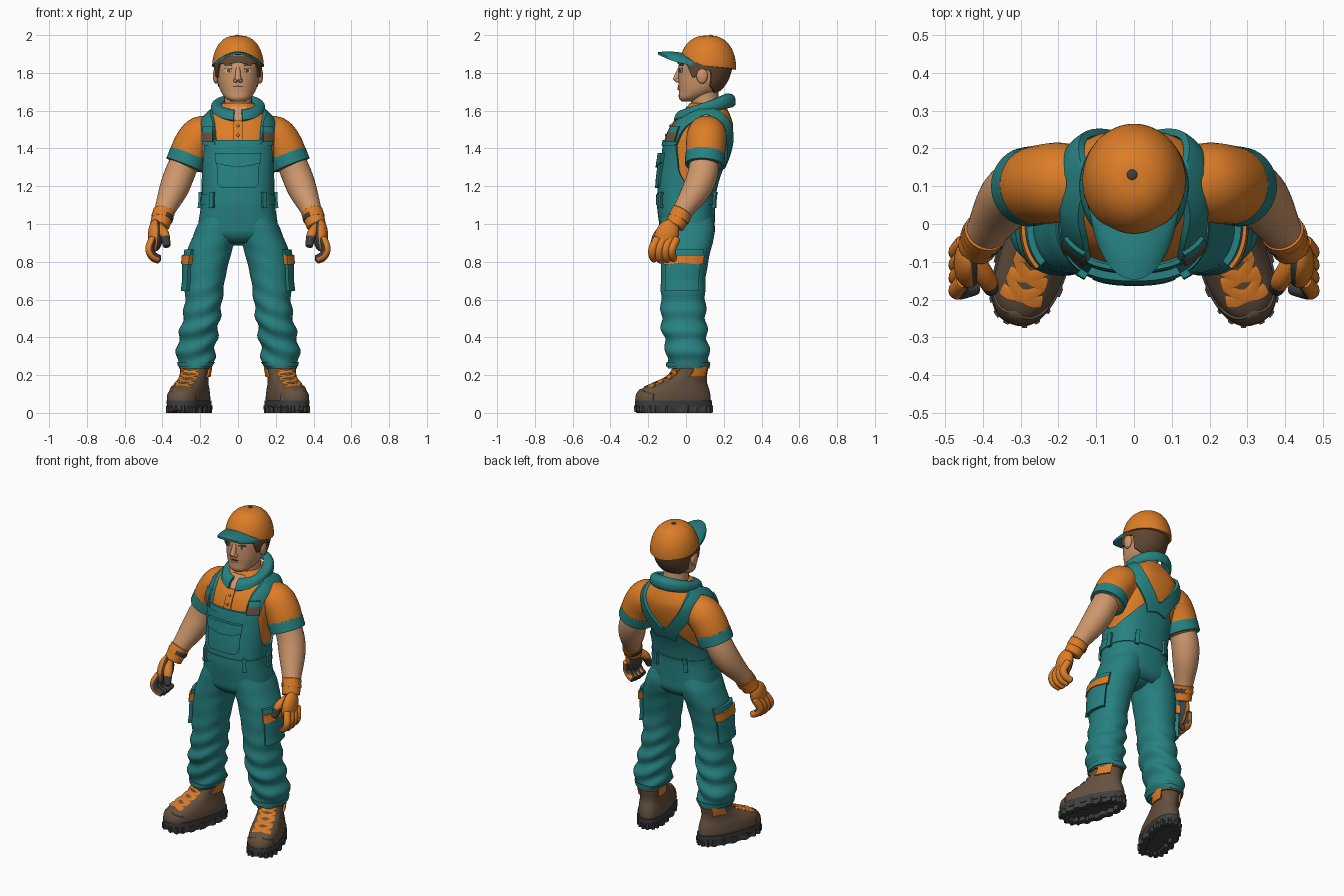
import bpy, bmesh
from math import sin, cos, radians, pi
from mathutils import Vector, Matrix

if "Cube" in bpy.data.objects:
    bpy.data.objects.remove(bpy.data.objects["Cube"])

def material(name, r, g, b):
    m = bpy.data.materials.new(name)
    m.diffuse_color = (r, g, b, 1)
    m.use_nodes = True
    m.node_tree.nodes["Principled BSDF"].inputs["Base Color"].default_value = m.diffuse_color
    return m

ORANGE = material("orange cloth", 0.72, 0.205, 0.02)
TEAL = material("teal cloth", 0.02, 0.22, 0.22)
SKIN = material("skin", 0.62, 0.31, 0.15)
HAIR = material("brown hair", 0.12, 0.06, 0.03)
LEATHER = material("boot leather", 0.13, 0.083, 0.05)
DARK = material("dark rubber", 0.05, 0.05, 0.05)
WHITE = material("eye white", 0.6, 0.55, 0.48)

# ---------- helpers ----------
def finish(name, bm, mats, mirror, rule=None):
    bmesh.ops.recalc_face_normals(bm, faces=bm.faces)
    mats = mats if isinstance(mats, list) else [mats]
    if rule:
        for f in bm.faces:
            f.material_index = rule(f.calc_center_median(), f.normal)
    me = bpy.data.meshes.new(name)
    bm.to_mesh(me)
    bm.free()
    for m in mats:
        me.materials.append(m)
    me.shade_smooth()
    me.set_sharp_from_angle(angle=radians(45))
    ob = bpy.data.objects.new(name, me)
    bpy.context.collection.objects.link(ob)
    if mirror:
        ob.modifiers.new("Mirror", 'MIRROR')
    return ob

def grid(name, pos, nu, nv, mats, closed=False, caps=False, mirror=False, rule=None):
    """Surface pos(u, v, layer): single capped skin, or a thick sheet of two layers."""
    bm = bmesh.new()
    cols = nu if closed else nu + 1
    L = [[[bm.verts.new(pos(i / nu, j / nv, l)) for i in range(cols)] for j in range(nv + 1)]
         for l in range(1 if caps else 2)]
    for g in L:
        for j in range(nv):
            for i in range(nu):
                k = (i + 1) % cols
                bm.faces.new((g[j][i], g[j][k], g[j + 1][k], g[j + 1][i]))
    if caps:
        bm.faces.new(L[0][0])
        bm.faces.new(L[0][-1])
    else:
        a, b = L
        for j in (0, nv):
            for i in range(nu):
                k = (i + 1) % cols
                bm.faces.new((a[j][i], a[j][k], b[j][k], b[j][i]))
        if not closed:
            for i in (0, nu):
                for j in range(nv):
                    bm.faces.new((a[j][i], a[j + 1][i], b[j + 1][i], b[j][i]))
    return finish(name, bm, mats, mirror, rule)

def spline(pts, t):
    s = t * (len(pts) - 1)
    i = min(int(s), len(pts) - 2)
    s -= i
    p = [pts[min(max(i + k, 0), len(pts) - 1)] for k in (-1, 0, 1, 2)]
    return [b + .5 * s * (c - a + s * (2 * a - 5 * b + 4 * c - d + s * (3 * (b - c) + d - a)))
            for a, b, c, d in zip(*p)]

def surf(rings, n=2, taper=0, ripple=None, M=Matrix()):
    """Upright body from rings (z, cx, cy, rx, ry); angle 0 = front, 90 = +x."""
    def ring(z):
        if z <= rings[0][0]: return rings[0][1:]
        if z >= rings[-1][0]: return rings[-1][1:]
        i = next(k for k in range(len(rings) - 1) if rings[k + 1][0] >= z)
        a, b = rings[i], rings[i + 1]
        p, q = rings[max(i - 1, 0)], rings[min(i + 2, len(rings) - 1)]
        h = b[0] - a[0]
        t = (z - a[0]) / h
        out = []
        for k in range(1, 5):
            m0 = h * (b[k] - p[k]) / (b[0] - p[0])
            m1 = h * (q[k] - a[k]) / (q[0] - a[0])
            out.append((2*t**3 - 3*t*t + 1) * a[k] + (t**3 - 2*t*t + t) * m0
                       + (3*t*t - 2*t**3) * b[k] + (t**3 - t*t) * m1)
        return out
    def p(th, z, off=0):
        cx, cy, rx, ry = ring(z)
        s, c = sin(radians(th)), cos(radians(th))
        s = abs(s) ** (2 / n) * (1 if s > 0 else -1)
        c = abs(c) ** (2 / n) * (1 if c > 0 else -1)
        if ripple: off += ripple(th, z)
        return M @ Vector((cx + (rx + off) * s * (1 + taper * c), cy - (ry + off) * c, z))
    return p

def profile(*pts):
    """Height as a piecewise-linear function of the angle away from the front."""
    def f(th):
        th = abs(th)
        for (a, x), (b, y) in zip(pts, pts[1:]):
            if th <= b: return x + (y - x) * (th - a) / (b - a)
        return pts[-1][1]
    return f

def shell(name, S, th0, th1, lo, hi, mats, off=0, thick=.012, nu=12, nv=6, mirror=False, caps=False, ease=False):
    val = lambda f, th: f(th) if callable(f) else f
    def pos(u, v, l):
        th = th0 + (th1 - th0) * u
        a, b = val(lo, th), val(hi, th)
        return S(th, a + (b - a) * (sin(v * pi / 2) if ease else v), off - l * thick)
    return grid(name, pos, nu, nv, mats, closed=(th1 - th0 == 360), caps=caps, mirror=mirror)

def body(name, S, lo, hi, mats, nv=40, **k):
    return shell(name, S, -180, 180, lo, hi, mats, nu=48, nv=nv, caps=True, **k)

def tube(name, pts, mats, nv=12, nu=20, mirror=True, rule=None, dome=.5):
    def pos(u, v, l):
        e = .1
        t = min(max((v - e) / (1 - 2 * e), 0), 1)
        c = spline(pts, t)
        d = (Vector(spline(pts, min(t + .02, 1))[:3]) - Vector(spline(pts, max(t - .02, 0))[:3])).normalized()
        k = max((e - v) / e, (v - 1 + e) / e, 0)          # rounded ends
        r = c[3] * (1 - .92 * k * k) ** .5
        side = d.cross(Vector((0, 1, 0))).normalized()
        a = 2 * pi * u
        return (Vector(c[:3]) + d * dome * c[3] * k * (1 if v > .5 else -1)
                + r * (cos(a) * side + sin(a) * side.cross(d)))
    return grid(name, pos, nu, nv + 8, mats, closed=True, caps=True, mirror=mirror, rule=rule)

def ball(name, loc, size, mats, mirror=False, rule=None, rot=0):
    bm = bmesh.new()
    bmesh.ops.create_uvsphere(bm, u_segments=24, v_segments=16, radius=1, matrix=
                              Matrix.Translation(loc) @ Matrix.Rotation(rot, 4, 'X') @ Matrix.Diagonal((*size, 1)))
    return finish(name, bm, mats, mirror, rule)

# ---------- torso: shirt, overalls, straps ----------
T = surf([(.90, 0, .01, .12, .09), (.94, 0, .008, .195, .128), (1.0, 0, .005, .198, .135), (1.1, 0, 0, .183, .142),
          (1.15, 0, .002, .18, .143), (1.25, 0, .018, .182, .152), (1.35, 0, .045, .19, .165),
          (1.45, 0, .068, .195, .172), (1.52, 0, .087, .187, .162), (1.56, 0, .098, .172, .142),
          (1.60, 0, .108, .135, .115), (1.625, 0, .11, .10, .10), (1.64, 0, .11, .08, .09)], n=2.5)
body("shirt", T, 1.1, 1.64, ORANGE)
top = profile((0, 1.44), (54, 1.44), (60, 1.38), (72, 1.28), (88, 1.215), (105, 1.21), (135, 1.27), (160, 1.34), (180, 1.37))
shell("overalls_body", T, -180, 180, .90, top, TEAL, off=.012, nu=96, nv=24)
shell("bib_hem", T, -55, 55, 1.415, 1.445, TEAL, off=.018, nu=24, nv=2)
shell("waistband", T, -180, 180, 1.10, 1.155, TEAL, off=.017, nu=64, nv=3)
ball("crotch", (0, .01, .955), (.13, .115, .07), TEAL)
for th in (38, 95, 155):
    shell("belt_loop", T, th - 4, th + 4, 1.085, 1.17, TEAL, off=.029, thick=.02, nu=3, nv=4, mirror=True)
shell("bib_pocket", T, -27, 27, profile((0, 1.19), (20, 1.19), (27, 1.21)), 1.36, TEAL, off=.025, thick=.02)
shell("bib_pocket_flap", T, -28, 28, profile((0, 1.30), (20, 1.315), (28, 1.325)), 1.375, TEAL, off=.034, thick=.02)

inner = [(30, 1.42), (33, 1.5), (45, 1.565), (90, 1.617), (130, 1.575), (150, 1.5), (172, 1.40), (186, 1.31)]
outer = [(58, 1.42), (64, 1.5), (75, 1.54), (90, 1.577), (105, 1.55), (125, 1.48), (155, 1.36), (166, 1.29)]
def strap(u, v, l):
    a, b = spline(inner, v), spline(outer, v)
    return T(a[0] + (b[0] - a[0]) * u, a[1] + (b[1] - a[1]) * u, .02 - .018 * l)
grid("shoulder_strap", strap, 6, 48, TEAL, mirror=True)
shell("strap_buckle", T, 32, 56, 1.435, 1.485, LEATHER, off=.03, thick=.015, mirror=True)
shell("strap_end", T, 33, 55, 1.485, 1.515, TEAL, off=.03, thick=.015, mirror=True)
shell("open_neck", T, -16, 16, profile((0, 1.55), (16, 1.615)), 1.622, SKIN, off=.005, thick=.006)
shell("shirt_placket", T, -4, 4, 1.44, 1.55, ORANGE, off=.008, thick=.01)
for z in (1.47, 1.52):
    ball("shirt_button", T(0, z, .009), (.008, .005, .008), ORANGE)

# collar falling from the neck onto the shoulders
def collar(u, v, l):
    a = radians(9 + 342 * u)
    f = (1 + cos(a)) / 2
    o = .006 * (1 - 2 * l)
    tip = .025 * max(0, cos(a) - .55)
    p = Vector((.085 * sin(a), .115 - .092 * cos(a), 1.685 - .085 * f))
    q = Vector((.138 * sin(a), .097 - .158 * cos(a), 1.625 - .07 * f - tip))
    bow = .018 * sin(pi * v)
    return p.lerp(q, v) + Vector((sin(a) * (o + bow), -cos(a) * (o + bow), o + bow))
grid("shirt_collar", collar, 48, 6, TEAL)

# ---------- arms and gloves ----------
tube("sleeve", [(.12, .11, 1.46, .09), (.19, .11, 1.468, .105), (.24, .105, 1.41, .105), (.272, .10, 1.335, .10)], ORANGE, 16, 32)
tube("sleeve_cuff", [(.259, .102, 1.368, .105), (.281, .098, 1.312, .105)], TEAL, 4, 32, dome=.08)
tube("arm", [(.26, .1, 1.38, .075), (.307, .09, 1.27, .08), (.342, .055, 1.18, .076), (.385, -.01, 1.08, .056), (.405, -.045, 1.02, .048)], SKIN, 20, 28)
palm = lambda c, n: 1 if n.x < -.3 else 0
GLOVE = [ORANGE, DARK]
tube("glove_cuff", [(.392, -.02, 1.065, .058), (.40, -.035, 1.04, .055), (.415, -.06, .99, .052)], ORANGE, 8, 24, dome=.1)
tube("glove_band", [(.398, -.03, 1.045, .059), (.403, -.04, 1.025, .058)], GLOVE, 4, 24, rule=palm, dome=.1)
ball("glove_hand", (.437, -.103, .94), (.04, .062, .088), GLOVE, True, palm, rot=radians(-22))
for i in range(4):
    y = -.168 + .034 * i
    d = .006 * abs(i - 1.3)
    tube("glove_finger", [(.452, y + .015, .92, .022), (.468, y - .008, .87, .023), (.452, y - .008, .825 + d, .022),
                          (.42, y, .807 + d, .02)], GLOVE, 10, 14, rule=palm)
tube("glove_thumb", [(.42, -.095, .985, .026), (.39, -.145, .945, .026), (.377, -.172, .885, .02)], GLOVE, 10, 14, rule=lambda c, n: 1 if c.z < .935 else 0)

# ---------- legs ----------
def folds(th, z):
    k = min(max((.75 - z) / .3, .12), 1)
    return .008 * k * sin(z * 58 + 2.2 * sin(radians(th)) + .8 * cos(radians(2 * th)))
G = surf([(.235, .222, .01, .082, .098), (.27, .226, .012, .097, .112), (.35, .22, .005, .102, .113), (.45, .203, -.01, .10, .118),
          (.55, .187, -.014, .098, .118), (.7, .174, -.015, .104, .118), (.85, .152, -.002, .117, .13),
          (.95, .118, .008, .115, .143), (1.05, .09, .002, .10, .135)], n=2.2, ripple=folds)
body("trouser_leg", G, .235, 1.05, TEAL, nv=70, mirror=True)
shell("trouser_hem", G, -180, 180, .245, .27, TEAL, off=.007, nu=40, nv=2, mirror=True)
shell("cargo_pocket", G, 48, 125, .645, .80, TEAL, off=.02, thick=.025, mirror=True)
shell("cargo_pocket_flap", G, 45, 128, .835, .865, TEAL, off=.017, thick=.02, mirror=True)
shell("cargo_pocket_trim", G, 44, 129, profile((0, .79), (60, .785), (86, .795), (115, .785), (130, .79)), .835, ORANGE,
      off=.027, thick=.028, mirror=True)

# ---------- boots ----------
M = Matrix.Translation((.225, .02, 0)) @ Matrix.Rotation(radians(19), 4, 'Z')
B = surf([(.05, 0, -.09, .088, .205), (.09, 0, -.09, .089, .203), (.125, 0, -.082, .084, .188), (.155, 0, -.055, .076, .15),
          (.19, 0, -.016, .071, .108), (.225, 0, .004, .073, .093), (.27, 0, .01, .076, .088)], n=2.3, taper=.1, M=M)
body("boot_upper", B, .05, .27, LEATHER, nv=24, mirror=True)
shell("boot_collar", B, -180, 180, .235, .262, LEATHER, off=.008, nu=40, nv=2, mirror=True)
shell("boot_toe_cap", B, -50, 50, .06, profile((0, .128), (50, .10)), LEATHER, off=.005, nu=20, mirror=True)
S0 = [(0, 0, -.09, .092, .208), (.07, 0, -.09, .094, .212)]
body("boot_sole", surf(S0, 2.4, .1, M=M), .028, .066, DARK, nv=2, mirror=True)
lugs = lambda th, z: .006 if sin(radians(th) * 20) > 0 else -.006
shell("boot_tread", surf(S0, 2.4, .1, lugs, M), -180, 180, profile((0, .012), (35, 0), (180, 0)), .04, DARK, thick=.035, nu=120, nv=1, mirror=True)
for k, z in enumerate((.15, .172, .195, .22)):
    for s in (1, -1):
        shell("boot_lace", B, -34, 34, lambda th: z + s * th * .0003 - .005, lambda th: z + s * th * .0003 + .005,
              ORANGE, off=.009, thick=.012, nv=1, mirror=True)
for a in (85, -130):
    shell("boot_side_patch", B, a, a + 45, .19, .25, ORANGE, off=.010, thick=.012, mirror=True)

# ---------- head ----------
H = surf([(1.648, 0, .012, .035, .035), (1.665, 0, .025, .064, .062), (1.70, 0, .062, .09, .10), (1.74, 0, .08, .104, .12),
          (1.79, 0, .092, .112, .132), (1.85, 0, .10, .116, .136), (1.90, 0, .11, .10, .12), (1.93, 0, .115, .07, .09)], n=2.1)
body("head", H, 1.648, 1.93, SKIN, nv=40)
tube("neck", [(0, .115, 1.56, .078), (0, .10, 1.66, .074), (0, .095, 1.73, .075)], SKIN, mirror=False)
ball("ear", (.117, .085, 1.785), (.016, .03, .042), SKIN, True)
tube("nose", [(0, -.027, 1.83, .012), (0, -.042, 1.795, .014), (0, -.052, 1.765, .018)], SKIN, mirror=False)
ball("nostril", (.013, -.043, 1.76), (.012, .016, .012), SKIN, True)
hairline = profile((0, 1.855), (25, 1.845), (50, 1.85), (62, 1.80), (66, 1.775), (82, 1.78), (86, 1.82), (104, 1.81),
                   (112, 1.73), (150, 1.69), (180, 1.685))
shell("hair", H, -180, 180, hairline, 1.89, HAIR, off=.012, thick=.02, nu=96, nv=10)
def lens(c, w, z, h):
    d = lambda th: h * max(0.05, 1 - ((th - c) / w) ** 2) ** .5
    return c - w, c + w, (lambda th: z - d(th)), (lambda th: z + d(th))
shell("eye", H, *lens(25, 9, 1.812, .012), WHITE, off=.003, thick=.006, mirror=True)
shell("iris", H, *lens(24, 4, 1.812, .01), HAIR, off=.005, thick=.006, mirror=True)
shell("eyelid", H, 15, 35, 1.822, 1.827, HAIR, off=.006, thick=.008, nv=1, mirror=True)
shell("eyebrow", H, *lens(25, 12, 1.842, .006), HAIR, off=.006, thick=.008, mirror=True)
shell("mouth", H, *lens(0, 15, 1.728, .004), HAIR, off=.004, thick=.007)
shell("lower_lip", H, *lens(0, 10, 1.717, .007), SKIN, off=.006, thick=.009)

# ---------- cap ----------
C = surf([(1.83 + .168 * sin(radians(a)), 0, .115, .136 * cos(radians(a)) ** .8 + .001, .149 * cos(radians(a)) ** .8 + .001)
          for a in range(0, 91, 9)])
shell("cap_dome", C, -180, 180, profile((0, 1.885), (60, 1.86), (90, 1.835), (180, 1.815)), 1.998, ORANGE, nu=64, nv=24, caps=True, ease=True)
ball("cap_button", (-.005, .13, 1.996), (.014, .014, .006), DARK)
def brim(u, v, l):
    a = radians(-80 + 160 * u)
    return Vector((.132 * sin(a) * (1 - .08 * v), .122 - .147 * cos(a) - .122 * v * cos(a) ** .7,
                   1.908 - .062 * sin(a) ** 2 + .014 * sin(pi * .6 * v) - .012 * v - .012 * l))
grid("cap_brim", brim, 32, 8, TEAL)
